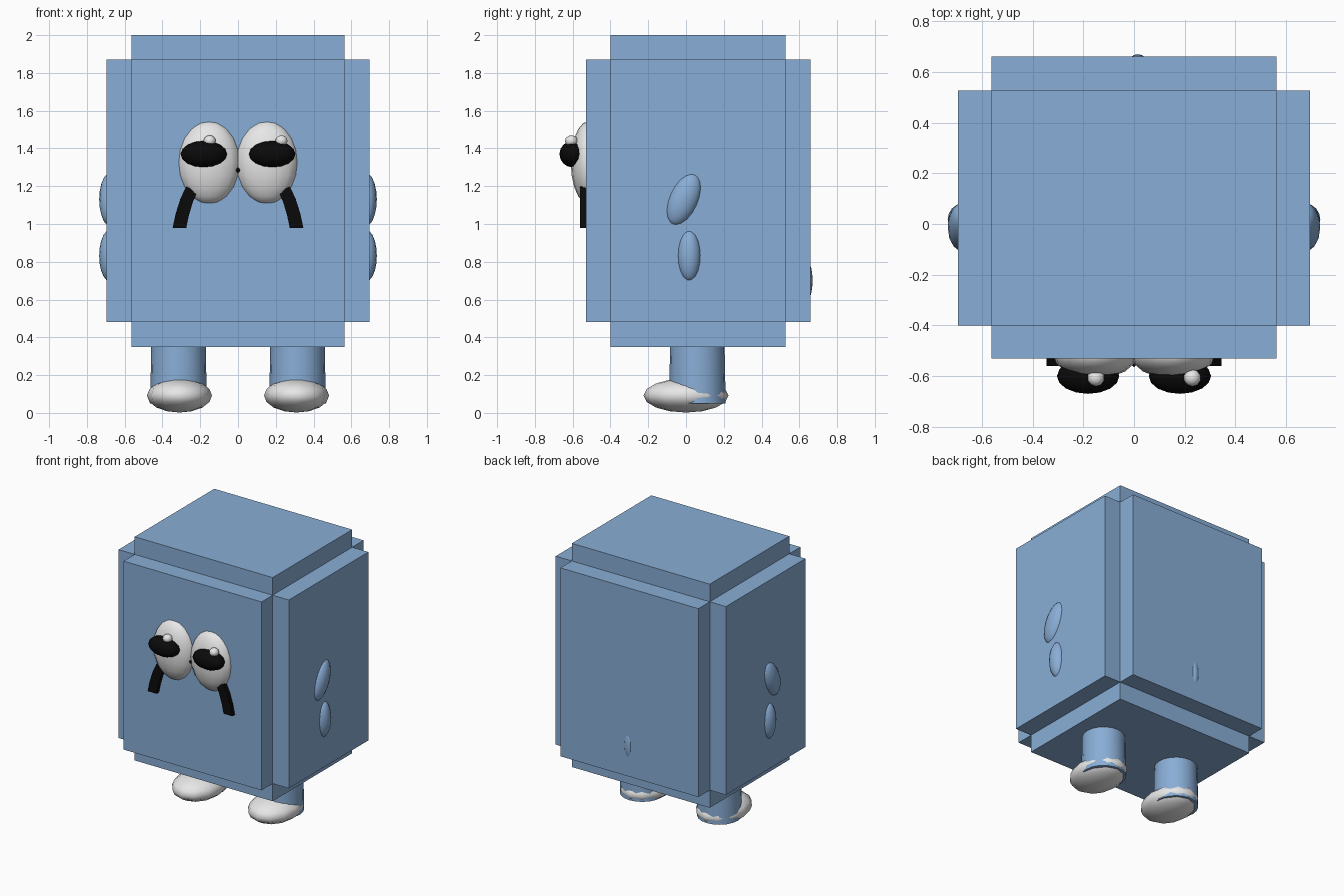
import bpy, bmesh, math
from mathutils import Matrix

if "Cube" in bpy.data.objects:
    bpy.data.objects.remove(bpy.data.objects["Cube"])


def material(name, colour):
    m = bpy.data.materials.new(name)
    m.diffuse_color = (*colour, 1)
    m.use_nodes = True
    m.node_tree.nodes["Principled BSDF"].inputs["Base Color"].default_value = m.diffuse_color
    return m


BLUE = material("soft_blue", (0.25, 0.42, 0.67))
WHITE = material("white", (0.8, 0.8, 0.8))
BLACK = material("black", (0.003, 0.003, 0.003))


def finish(name, bm, mat, smooth=None):
    bmesh.ops.recalc_face_normals(bm, faces=bm.faces)
    mesh = bpy.data.meshes.new(name)
    bm.to_mesh(mesh)
    bm.free()
    mesh.materials.append(mat)
    ob = bpy.data.objects.new(name, mesh)
    bpy.context.collection.objects.link(ob)
    if smooth:
        bpy.ops.object.select_all(action='DESELECT')
        ob.select_set(True)
        bpy.context.view_layer.objects.active = ob
        bpy.ops.object.shade_smooth_by_angle(angle=math.radians(smooth))
    return ob


def box(name, lo, hi, mat):
    bm = bmesh.new()
    bmesh.ops.create_cube(bm, size=1)
    for v in bm.verts:
        v.co = [(a + b) / 2 + c * (b - a) for a, b, c in zip(lo, hi, v.co)]
    return finish(name, bm, mat)


def ellipsoid(name, centre, radii, mat, tilt=0, seg=16, rings=10, smooth=60):
    bm = bmesh.new()
    bmesh.ops.create_uvsphere(bm, u_segments=seg, v_segments=rings, radius=1)
    bm.transform(Matrix.Translation(centre) @ Matrix.Rotation(tilt, 4, 'X')
                 @ Matrix.Diagonal((*radii, 1)))
    return finish(name, bm, mat, smooth)


# Body: three crossing slabs that leave stepped edges
box("body_tall", (-0.563, -0.40, 0.35), (0.563, 0.527, 2.0), BLUE)
box("body_deep", (-0.563, -0.53, 0.48), (0.563, 0.66, 1.87), BLUE)
box("body_wide", (-0.695, -0.40, 0.48), (0.695, 0.527, 1.87), BLUE)

for side, s in (("left", -1), ("right", 1)):
    # Leg, slightly flared, poking through the back of the foot
    bm = bmesh.new()
    bmesh.ops.create_cone(bm, cap_ends=True, segments=20, radius1=0.15,
                          radius2=0.143, depth=0.37,
                          matrix=Matrix.Translation((0.315 * s, 0.06, 0.235)))
    finish(side + "_leg", bm, BLUE, 40)
    ellipsoid(side + "_foot", (0.31 * s, 0, 0.092), (0.172, 0.225, 0.09),
              WHITE, seg=12, rings=8)

    # Arm bumps on the side wall
    ellipsoid(side + "_upper_arm", (0.68 * s, -0.012, 1.13),
              (0.055, 0.078, 0.148), BLUE, tilt=-0.42)
    ellipsoid(side + "_lower_arm", (0.68 * s, 0.017, 0.832),
              (0.055, 0.062, 0.135), BLUE)

    # Eye, pupil and glint
    ellipsoid(side + "_eye", (0.153 * s, -0.515, 1.325),
              (0.166, 0.095, 0.22), WHITE)
    ellipsoid(side + "_pupil", (0.181 * s, -0.60, 1.37),
              (0.123, 0.07, 0.07), BLACK, seg=16, rings=8)
    ellipsoid(side + "_glint", (0.04 + 0.19 * s, -0.607, 1.44),
              (0.034, 0.034, 0.03), WHITE, seg=10, rings=6)

    # Curved whisker strip below the eye: (x, z, half width)
    path = [(0.245, 1.185, 0.03), (0.272, 1.125, 0.033),
            (0.295, 1.05, 0.035), (0.31, 0.98, 0.036)]
    bm = bmesh.new()
    rows = []
    for x, z, w in path:
        dz = 0.012 * (z - 0.98) / 0.2
        rows.append([bm.verts.new((s * (x + k * w), y, z + k * dz))
                     for k, y in ((-1, -0.5), (1, -0.5), (1, -0.56), (-1, -0.56))])
    for a, b in zip(rows, rows[1:]):
        for i in range(4):
            j = (i + 1) % 4
            bm.faces.new((a[i], a[j], b[j], b[i]))
    bm.faces.new(rows[0])
    bm.faces.new(rows[-1])
    finish(side + "_whisker", bm, BLACK)

# Small nose between the eyes and a bump for the tail
ellipsoid("nose", (0, -0.53, 1.285), (0.016, 0.035, 0.016), BLACK, seg=8, rings=6)
ellipsoid("tail", (0.015, 0.63, 0.70), (0.04, 0.04, 0.12), BLUE)
